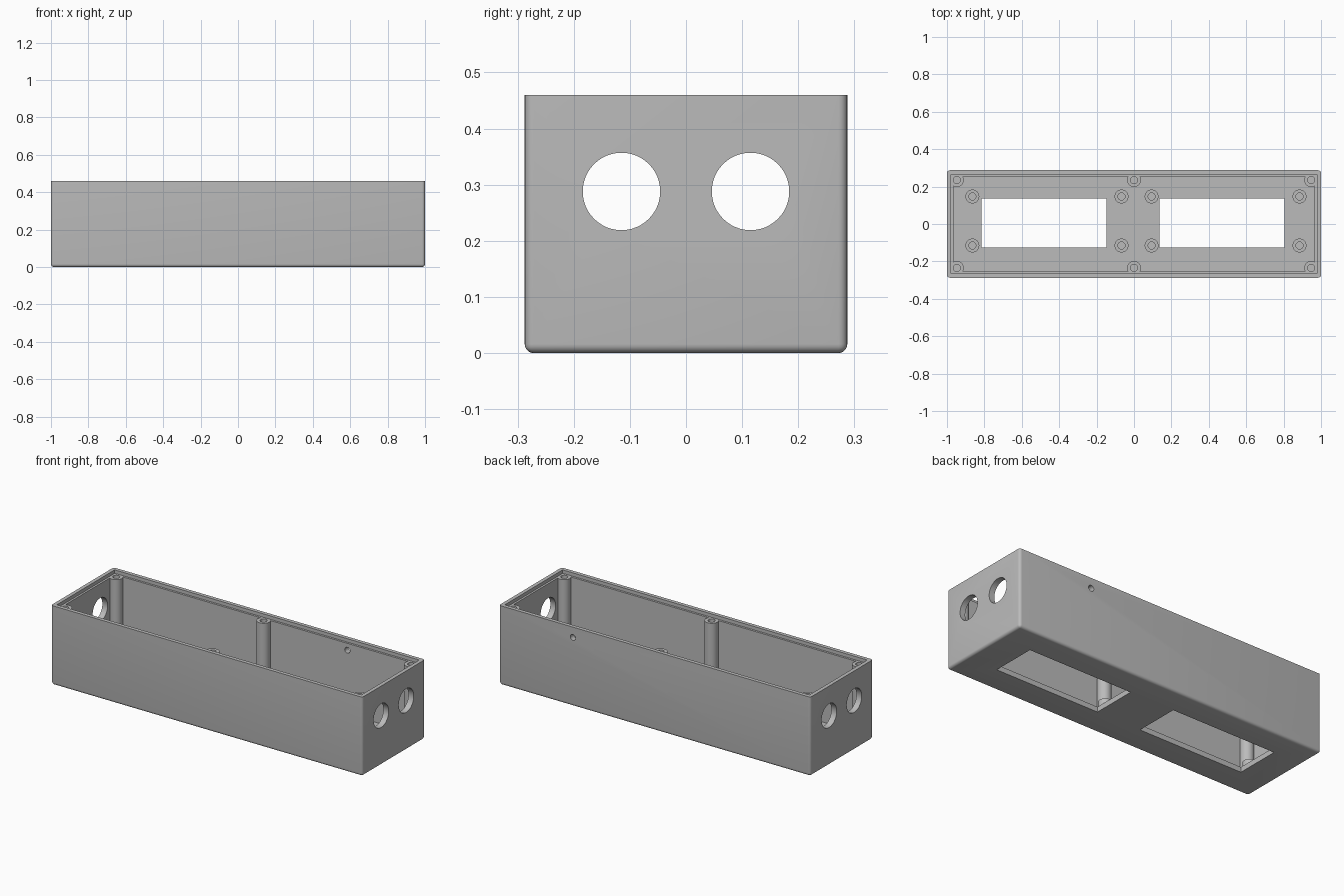
import bpy
import bmesh
import math
from mathutils import Matrix, Vector

cube = bpy.data.objects.get("Cube")
if cube:
    bpy.data.objects.remove(cube, do_unlink=True)

# Overall sizes
HALF_X, HALF_Y, HEIGHT = 1.0, 0.2875, 0.46
WALL, LIP, FLOOR = 0.034, 0.022, 0.03
SHELF = HEIGHT - 0.02          # level where the lid sits
BOSS_R, SCREW_R = 0.037, 0.019

grey = bpy.data.materials.new("grey plastic")
grey.use_nodes = True
grey.diffuse_color = (0.5, 0.5, 0.5, 1)
grey.node_tree.nodes["Principled BSDF"].inputs["Base Color"].default_value = (0.5, 0.5, 0.5, 1)


def add_box(bm, low, high):
    low, high = Vector(low), Vector(high)
    place = Matrix.Translation((low + high) / 2) @ Matrix.Diagonal((*(high - low), 1))
    return bmesh.ops.create_cube(bm, size=1, matrix=place)


def add_cylinder(bm, centre, radius, length, axis="Z", sides=32):
    turn = {"X": Matrix.Rotation(math.pi / 2, 4, "Y"),
            "Y": Matrix.Rotation(math.pi / 2, 4, "X"),
            "Z": Matrix.Identity(4)}[axis]
    bmesh.ops.create_cone(bm, cap_ends=True, segments=sides, radius1=radius, radius2=radius,
                          depth=length, matrix=Matrix.Translation(centre) @ turn)


def add_posts(bm, spots, radius, bottom, top):
    for x, y in spots:
        add_cylinder(bm, (x, y, (bottom + top) / 2), radius, top - bottom)


def finish(bm, name):
    mesh = bpy.data.meshes.new(name)
    bm.to_mesh(mesh)
    bm.free()
    obj = bpy.data.objects.new(name, mesh)
    mesh.materials.append(grey)
    bpy.context.collection.objects.link(obj)
    return obj


def combine(target, bm, operation, name):
    tool = finish(bm, name)
    tool.hide_render = True
    bpy.context.view_layer.objects.active = target
    mod = target.modifiers.new(name, "BOOLEAN")
    mod.operation, mod.object, mod.solver = operation, tool, "EXACT"
    bpy.ops.object.modifier_apply(modifier=mod.name)
    bpy.data.objects.remove(tool, do_unlink=True)


# Outer block, rounded on the upright and bottom edges
bm = bmesh.new()
add_box(bm, (-HALF_X, -HALF_Y, 0), (HALF_X, HALF_Y, HEIGHT))
soft = [e for e in bm.edges if min(v.co.z for v in e.verts) < 0.01]
bmesh.ops.bevel(bm, geom=soft, offset=0.016, segments=5, profile=0.5, affect="EDGES")
case = finish(bm, "enclosure_case")

# Main cavity
bm = bmesh.new()
add_box(bm, (WALL - HALF_X, WALL - HALF_Y, FLOOR), (HALF_X - WALL, HALF_Y - WALL, 1))
combine(case, bm, "DIFFERENCE", "cavity")

# Tall lid posts along the walls and short standoffs around the windows
lid_posts = [(x, y) for x in (-0.947, 0, 0.947) for y in (-0.235, 0.235)]
standoffs = [(x, y) for x in (-0.864, -0.067, 0.094, 0.885) for y in (-0.115, 0.147)]
bm = bmesh.new()
add_posts(bm, lid_posts, BOSS_R, FLOOR / 2, SHELF + 0.01)
add_posts(bm, standoffs, BOSS_R, FLOOR / 2, 0.07)
combine(case, bm, "UNION", "posts")

# Recess for the lid
bm = bmesh.new()
add_box(bm, (LIP - HALF_X, LIP - HALF_Y, SHELF), (HALF_X - LIP, HALF_Y - LIP, 1))
combine(case, bm, "DIFFERENCE", "lid_recess")

# Screw holes, floor windows, end holes and the small back hole
bm = bmesh.new()
add_posts(bm, lid_posts, SCREW_R, SHELF - 0.15, SHELF + 0.05)
add_posts(bm, standoffs, SCREW_R, FLOOR + 0.002, 0.1)
for left, right in ((-0.815, -0.146), (0.137, 0.805)):
    add_box(bm, (left, -0.126, -0.1), (right, 0.136, 0.1))
for x in (-HALF_X, HALF_X):
    for y in (-0.115, 0.115):
        add_cylinder(bm, (x, y, 0.288), 0.069, 0.2, "X", 48)
add_cylinder(bm, (0.525, HALF_Y, 0.4), 0.017, 0.2, "Y")
combine(case, bm, "DIFFERENCE", "openings")

# Smooth rounded surfaces, keep hard edges
bpy.ops.object.select_all(action="DESELECT")
case.select_set(True)
bpy.context.view_layer.objects.active = case
bpy.ops.object.shade_smooth_by_angle(angle=math.radians(30))
